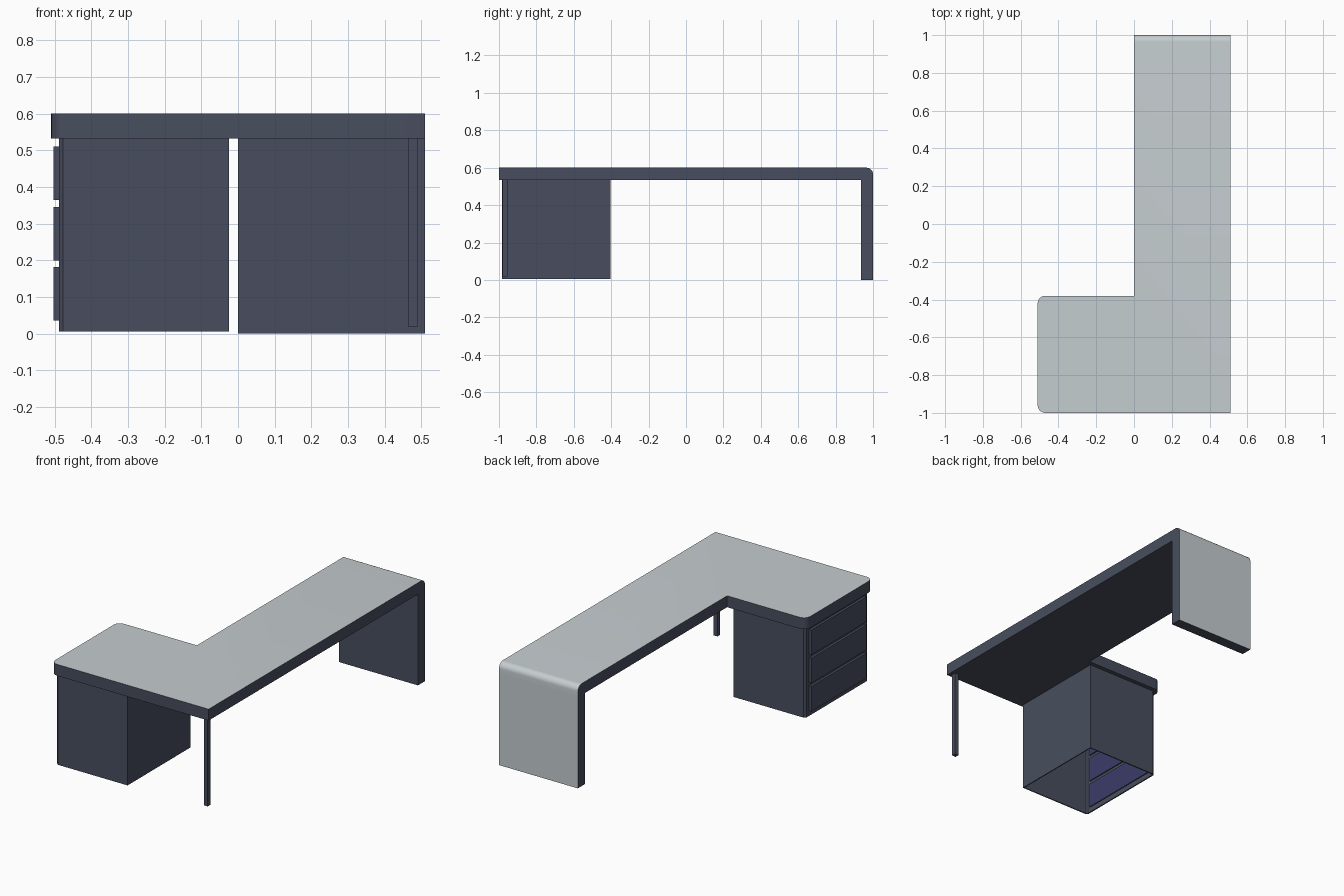
import bpy, bmesh, math

if "Cube" in bpy.data.objects:
    bpy.data.objects.remove(bpy.data.objects["Cube"])


def material(name, rgb):
    m = bpy.data.materials.new(name)
    m.diffuse_color = (*rgb, 1)
    m.use_nodes = True
    m.node_tree.nodes["Principled BSDF"].inputs["Base Color"].default_value = m.diffuse_color
    return m


LIGHT = material("pale grey", (0.56, 0.61, 0.63))
SLATE = material("dark slate", (0.065, 0.076, 0.112))
NAVY = material("dark indigo", (0.045, 0.042, 0.138))


def finish(name, bm, mats, rule=None):
    bmesh.ops.recalc_face_normals(bm, faces=bm.faces)
    bm.normal_update()
    if rule:
        for f in bm.faces:
            f.material_index = rule(f)
    me = bpy.data.meshes.new(name)
    bm.to_mesh(me)
    bm.free()
    for m in mats:
        me.materials.append(m)
    ob = bpy.data.objects.new(name, me)
    bpy.context.collection.objects.link(ob)
    return ob


def box(name, x, y, z, mats, rule=None):
    bm = bmesh.new()
    bmesh.ops.create_cube(bm, size=1)
    for v in bm.verts:
        v.co = [(a + b) / 2 + c * (b - a) for (a, b), c in zip((x, y, z), v.co)]
    return finish(name, bm, mats, rule)


def extrude(bm, faces, dz):
    r = bmesh.ops.extrude_face_region(bm, geom=faces)["geom"]
    bmesh.ops.translate(bm, vec=(0, 0, dz),
                        verts=[g for g in r if isinstance(g, bmesh.types.BMVert)])
    return [g for g in r if isinstance(g, bmesh.types.BMFace)]


def arc(cx, cy, r, start, n=6):
    return [(cx + r * math.cos(a), cy + r * math.sin(a))
            for a in (math.radians(start + 90 * i / n) for i in range(n + 1))]


# L-shaped desktop that folds down into an end panel
TOP, UNDER, X, R = 0.60, 0.533, 0.51, 0.04
IN = 0.935
outline = ([(X, -1), (X, IN), (0, IN), (0, -0.38)]
           + arc(-X + R, -0.38 - R, R, 90) + arc(-X + R, -1 + R, R, 180))
bm = bmesh.new()
vs = [bm.verts.new((x, y, TOP)) for x, y in outline]
main = bm.faces.new(vs)
strip = bm.faces.new([vs[2], vs[1], bm.verts.new((X, 1, TOP)), bm.verts.new((0, 1, TOP))])
lower = extrude(bm, [main, strip], UNDER - TOP)
end = [f for f in lower if f.calc_center_median().y > IN]
extrude(bm, end, -UNDER)
# join the top and the sides into clean faces, then round the fold
bmesh.ops.dissolve_limit(bm, angle_limit=0.01, verts=bm.verts, edges=bm.edges)
fold = [e for e in bm.edges
        if all(v.co.y > 0.999 and v.co.z > TOP - 0.001 for v in e.verts)]
bmesh.ops.bevel(bm, geom=fold, offset=0.035, segments=8, profile=0.5, affect='EDGES')
desk = finish("desktop", bm, [LIGHT, SLATE],
              lambda f: 0 if f.normal.z > 0.1
              or (f.normal.y > 0.1 and f.calc_center_median().y > 0.95) else 1)
bpy.context.view_layer.objects.active = desk
desk.select_set(True)
bpy.ops.object.shade_smooth_by_angle(angle=math.radians(35))
desk.select_set(False)

# drawer cabinet: thin shell open at the bottom, bevelled front corners
x0, x1, y0, y1, c = -0.489, -0.025, -0.985, -0.405, 0.012
bm = bmesh.new()
roof = bm.faces.new([bm.verts.new((x, y, UNDER)) for x, y in (
    (x1, y0), (x1, y1), (x0 + c, y1), (x0, y1 - c), (x0, y0 + c), (x0 + c, y0))])
floor = extrude(bm, [roof], 0.005 - UNDER)
bmesh.ops.recalc_face_normals(bm, faces=bm.faces)
bmesh.ops.delete(bm, geom=[f for f in bm.faces if f.calc_center_median().z < 0.01],
                 context='FACES_ONLY')
cabinet = finish("cabinet", bm, [SLATE])
for f in cabinet.data.polygons:          # shell normals must point outwards
    if f.center.z > UNDER - 0.001 and f.normal.z < 0:
        cabinet.data.flip_normals()
        break
shell = cabinet.modifiers.new("wall", 'SOLIDIFY')
shell.thickness = 0.008
shell.offset = -1

# three drawers, indigo on the inside
for i in range(3):
    z = 0.035 + 0.165 * i
    box(f"drawer_{i + 1}", (-0.503, -0.476), (-0.95, -0.44), (z, z + 0.146),
        [SLATE, NAVY], lambda f: 1 if f.normal.x > 0.5 else 0)

# single corner leg
box("corner_leg", (0.465, 0.49), (-0.98, -0.955), (0.018, UNDER), [SLATE])
